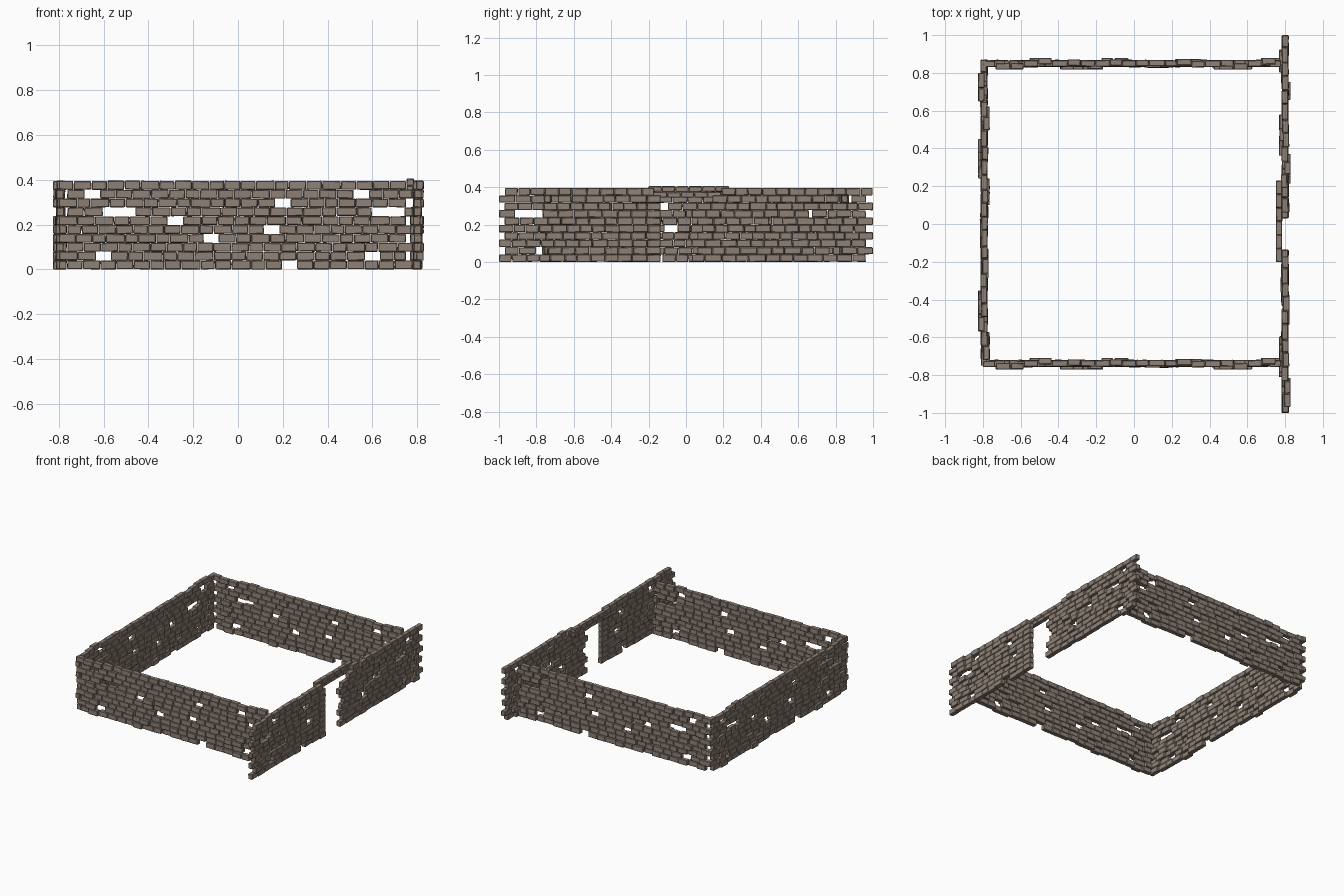
import bpy, bmesh, random
from mathutils import Vector

if "Cube" in bpy.data.objects:
    bpy.data.objects.remove(bpy.data.objects["Cube"])

PERIOD, ROW, BRICK, THICK = 1.2, 0.0395, 0.075, 0.033

# missing bricks: row -> (centre along the repeating panel, width)
HOLES = {0: [(1.03, .065)], 1: [(.2, .065)], 3: [(.68, .065)], 4: [(.95, .068)],
         5: [(.52, .068)], 6: [(.27, .145)], 7: [(1.0, .068)], 8: [(.15, .068)]}
# zones where some bricks stick out: centre, half width, offset
BUMPS = [(.13, .08, .015), (.52, .08, .015), (.33, .05, -.012), (.70, .05, -.012),
         (.92, .05, .006), (1.08, .05, -.006)]

stone = bpy.data.materials.new("stone")
stone.diffuse_color = (0.27, 0.22, 0.18, 1)
stone.use_nodes = True
stone.node_tree.nodes["Principled BSDF"].inputs["Base Color"].default_value = stone.diffuse_color


def add_brick(bm, rng, a, b, n0, n1, z0, z1, place):
    """Slightly crooked, chamfered brick."""
    def j():
        return rng.uniform(-.0015, .0015)
    v = [bm.verts.new(place(s + j(), n + j(), max(z + j(), 0)))
         for z in (z0, z1) for s, n in ((a, n0), (b, n0), (b, n1), (a, n1))]
    for f in ((3, 2, 1, 0), (4, 5, 6, 7), (0, 1, 5, 4), (1, 2, 6, 5), (2, 3, 7, 6), (3, 0, 4, 7)):
        bm.faces.new([v[i] for i in f])


def finish(bm, name):
    bmesh.ops.bevel(bm, geom=bm.edges[:], offset=.003, segments=1, affect='EDGES')
    bmesh.ops.recalc_face_normals(bm, faces=bm.faces)
    me = bpy.data.meshes.new(name)
    bm.to_mesh(me)
    bm.free()
    me.materials.append(stone)
    ob = bpy.data.objects.new(name, me)
    bpy.context.collection.objects.link(ob)
    return ob


def placer(origin, direction):
    o, d = Vector((*origin, 0)), Vector((*direction, 0))
    side = Vector((d.y, -d.x, 0))
    return lambda s, n, z: o + d * s + side * n + Vector((0, 0, z))


def wall(name, origin, direction, s0, s1, trim=None):
    """Courses of bricks from s0 to s1; trim overrides a course's span."""
    place = placer(origin, direction)
    bm = bmesh.new()
    for row in range(10):
        rng = random.Random(row * 7 + 3)
        a = s0 + (0 if row % 2 else BRICK / 2)
        b = s1 - (.03 if row % 2 else 0)
        if trim and row in trim:
            a, b = trim[row][0] or a, trim[row][1] or b
        # split the course at the holes
        cuts = sorted((c + k * PERIOD - w / 2, c + k * PERIOD + w / 2)
                      for c, w in HOLES.get(row, []) for k in (-1, 0, 1, 2))
        spans, cur = [], a
        for lo, hi in cuts:
            if hi <= a or lo >= b:
                continue
            spans.append((cur, lo))
            cur = hi
        spans.append((cur, b))
        for lo, hi in spans:
            if hi - lo < .02:
                continue
            n = max(1, round((hi - lo) / BRICK))
            edges = [lo + (hi - lo) * i / n + (rng.uniform(-.009, .009) if 0 < i < n else 0)
                     for i in range(n + 1)]
            for e0, e1 in zip(edges, edges[1:]):
                off = rng.gauss(0, .002)
                mid = ((e0 + e1) / 2) % PERIOD
                for c, hw, d in BUMPS:
                    if abs(mid - c) < hw and rng.random() < .3:
                        off = d
                add_brick(bm, rng, e0 + .001, e1 - .001, off - THICK / 2, off + THICK / 2,
                          row * ROW + .001, (row + 1) * ROW, place)
    return finish(bm, name)


# enclosing walls
wall("front_wall", (-.80, -.738), (1, 0), 0, 1.58)
wall("back_wall", (-.80, .85), (1, 0), 0, 1.58)
wall("left_wall", (-.793, .87), (0, -1), 0, 1.62)

# right wall in two parts, with the doorway between
wall("right_wall_back_part", (.80, 1.0), (0, -1), 0, .97,
     {9: (None, .81), 8: (None, .86)})
wall("right_wall_front_part", (.80, .63), (0, -1), .765, 1.63,
     {9: (.80, None), **{r: (.765, None) for r in (0, 2, 4, 6, 8)}})

# lintel over the doorway
bm = bmesh.new()
rng = random.Random(5)
place = placer((.768, .23), (0, -1))
for k, (z0, z1) in enumerate(((.345, .374), (.375, .405))):
    for i in range(6):
        a = i * .072 - (.03 if k == 0 and i else 0)
        b = (i + 1) * .072 - (.03 if k == 0 and i < 5 else 0)
        add_brick(bm, rng, a + .001, b - .001, -.016, .016, z0, z1, place)
finish(bm, "door_lintel")
